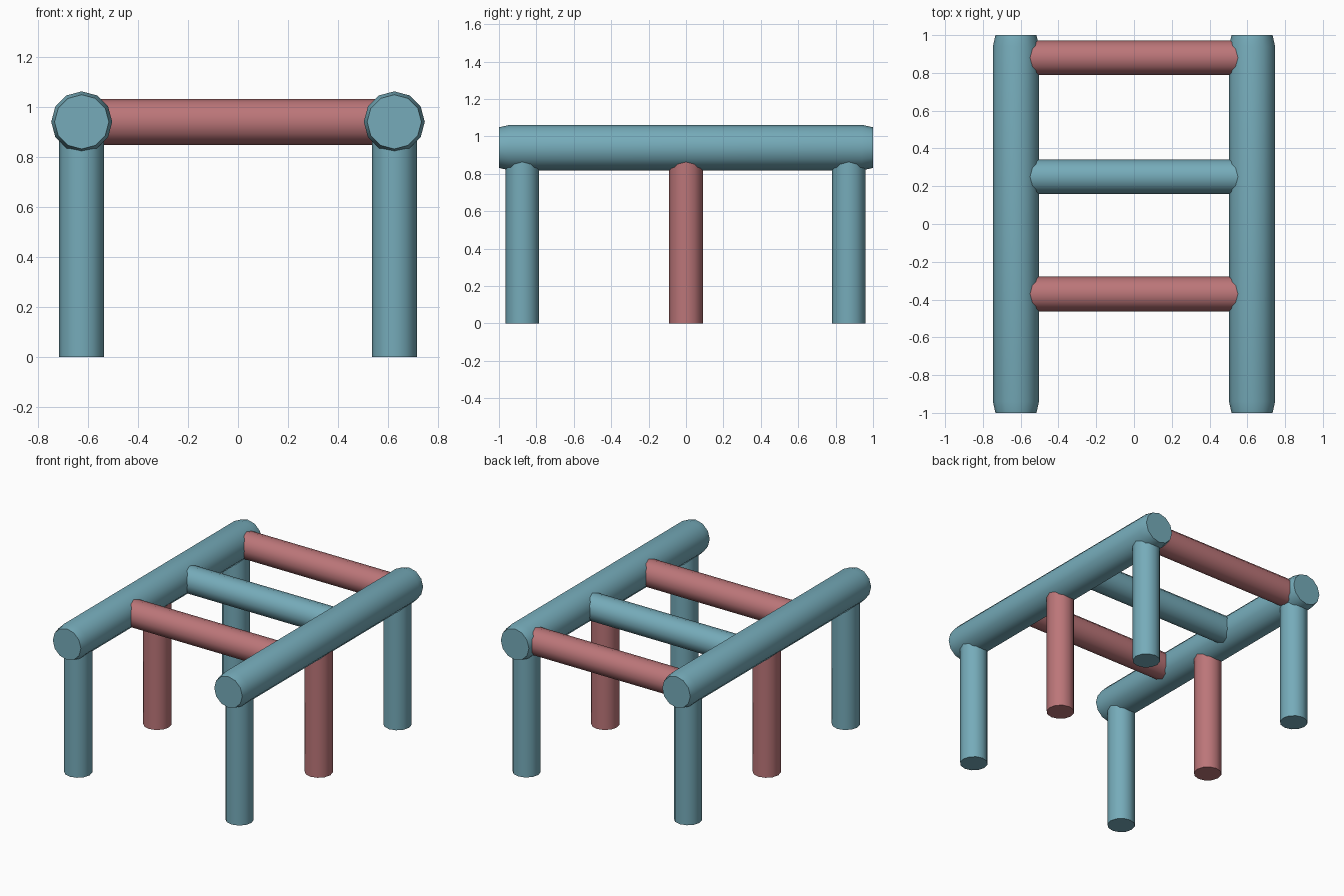
import bpy, bmesh
from math import pi
from mathutils import Matrix

cube = bpy.data.objects.get("Cube")
if cube:
    bpy.data.objects.remove(cube, do_unlink=True)


def material(name, color):
    m = bpy.data.materials.new(name)
    m.use_nodes = True
    m.diffuse_color = color
    m.node_tree.nodes["Principled BSDF"].inputs["Base Color"].default_value = color
    return m


teal = material("teal_paint", (0.18, 0.41, 0.49, 1))
red = material("dusty_red_paint", (0.50, 0.18, 0.19, 1))

RAIL_X, RAIL_Z, SIDES = 0.625, 0.94, 12
TURN = {"X": Matrix.Rotation(pi / 2, 4, "Y"),
        "Y": Matrix.Rotation(pi / 2, 4, "X"),
        "Z": Matrix.Identity(4)}


def pole(name, centre, axis, radius, length, mat, taper=0.0):
    """Round pole along an axis, with optionally chamfered ends."""
    bm = bmesh.new()
    half = length / 2
    stations = [(-half, radius), (half, radius)]
    if taper:
        end = radius * 0.89
        stations = [(-half, end), (-half + taper, radius),
                    (half - taper, radius), (half, end)]
    rings = []
    for z, r in stations:
        ring = bmesh.ops.create_circle(bm, segments=SIDES, radius=r)["verts"]
        bmesh.ops.translate(bm, verts=ring, vec=(0, 0, z))
        rings.append(ring)
    for a, b in zip(rings, rings[1:]):
        for i in range(SIDES):
            j = (i + 1) % SIDES
            bm.faces.new((a[i], a[j], b[j], b[i]))
    bm.faces.new(rings[0])
    bm.faces.new(rings[-1])
    bmesh.ops.recalc_face_normals(bm, faces=bm.faces)
    bm.transform(Matrix.Translation(centre) @ TURN[axis])
    mesh = bpy.data.meshes.new(name)
    bm.to_mesh(mesh)
    bm.free()
    mesh.materials.append(mat)
    ob = bpy.data.objects.new(name, mesh)
    bpy.context.collection.objects.link(ob)
    bpy.ops.object.select_all(action="DESELECT")
    ob.select_set(True)
    bpy.context.view_layer.objects.active = ob
    bpy.ops.object.shade_smooth_by_angle(angle=pi / 4)
    return ob


# Side rails, each standing on three legs
for side, s in (("left", 1), ("right", -1)):
    x = s * RAIL_X
    pole(f"{side}_rail", (x, 0, RAIL_Z), "Y", 0.122, 2.0, teal, taper=0.06)
    for place, y, mat in (("front", -0.875, teal), ("middle", 0, red), ("back", 0.87, teal)):
        pole(f"{side}_{place}_leg", (x, y, RAIL_Z / 2), "Z", 0.09, RAIL_Z, mat)

# Rungs between the rails
for place, y, mat in (("front", -0.37, red), ("middle", 0.25, teal), ("back", 0.88, red)):
    pole(f"{place}_rung", (0, y, RAIL_Z), "X", 0.092, 2 * RAIL_X, mat)
